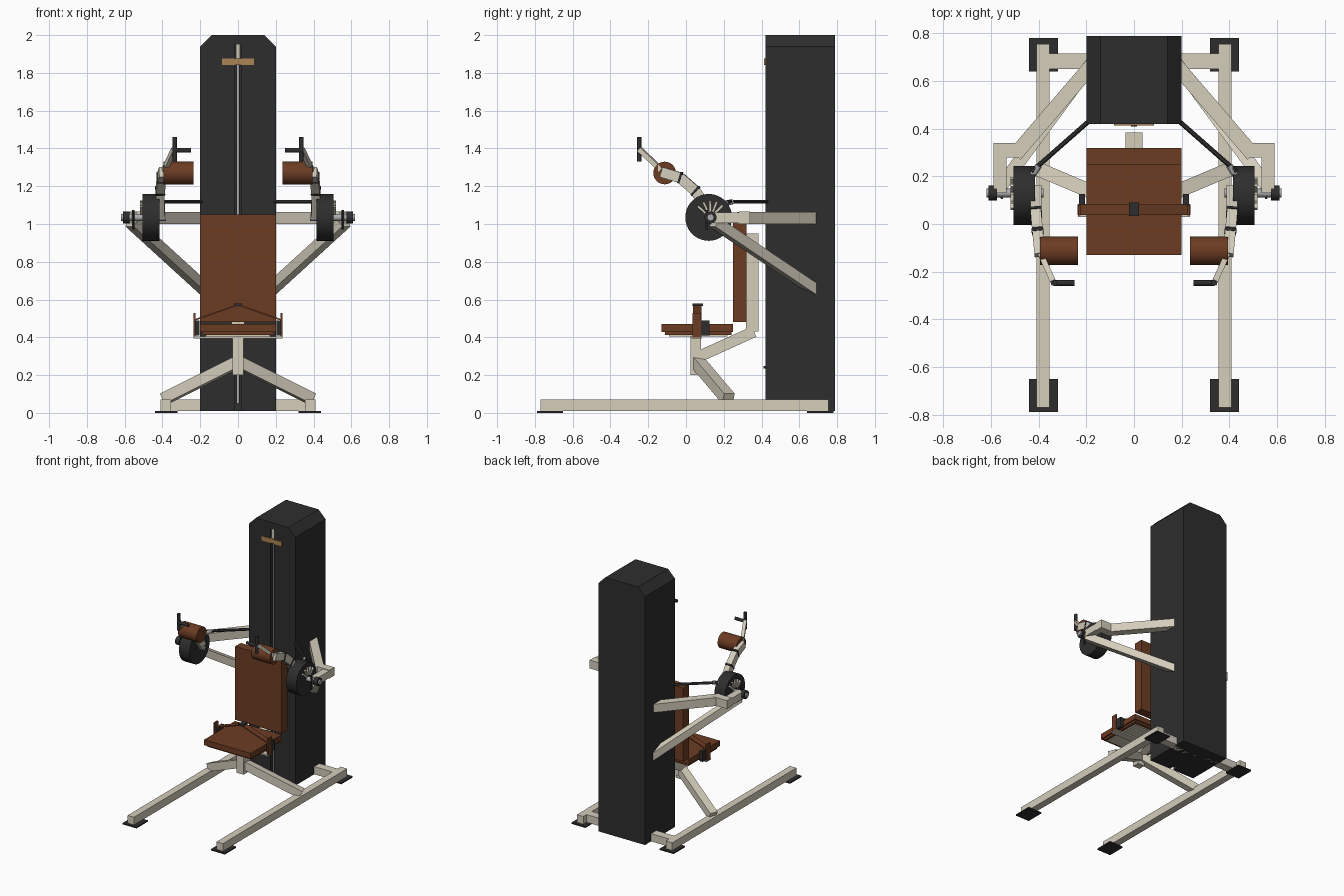
import bpy
import bmesh
from math import cos, sin, pi
from mathutils import Matrix, Vector

old = bpy.data.objects.get("Cube")
if old:
    bpy.data.objects.remove(old, do_unlink=True)


def material(name, r, g, b):
    m = bpy.data.materials.new(name)
    m.use_nodes = True
    m.diffuse_color = (r, g, b, 1)
    shader = next(n for n in m.node_tree.nodes if n.type == 'BSDF_PRINCIPLED')
    shader.inputs["Base Color"].default_value = (r, g, b, 1)
    shader.inputs["Roughness"].default_value = 0.6
    return m


CREAM = material("cream paint", 0.66, 0.61, 0.50)
BLACK = material("charcoal", 0.027, 0.027, 0.027)
BROWN = material("brown leather", 0.15, 0.045, 0.017)
TAN = material("tan grip", 0.40, 0.23, 0.085)
STEEL = material("steel", 0.42, 0.42, 0.42)
round_parts = []


def add(name, bm, mat):
    bmesh.ops.recalc_face_normals(bm, faces=bm.faces)
    mesh = bpy.data.meshes.new(name)
    bm.to_mesh(mesh)
    bm.free()
    mesh.materials.append(mat)
    ob = bpy.data.objects.new(name, mesh)
    bpy.context.scene.collection.objects.link(ob)
    return ob


def box(name, x, y, z, mat):
    """Box from (low, high) ranges on each axis."""
    bm = bmesh.new()
    mid = Vector([(a + b) / 2 for a, b in (x, y, z)])
    size = [abs(b - a) for a, b in (x, y, z)]
    bmesh.ops.create_cube(bm, size=1, matrix=Matrix.Translation(mid) @ Matrix.Diagonal((*size, 1)))
    return add(name, bm, mat)


def frame(a, b):
    a, b = Vector(a), Vector(b)
    rot = (b - a).to_track_quat('X', 'Z').to_matrix().to_4x4()
    return Matrix.Translation((a + b) / 2) @ rot, (b - a).length


def beam(name, a, b, width, height, mat):
    """Rectangular bar between two points."""
    m, length = frame(a, b)
    bm = bmesh.new()
    bmesh.ops.create_cube(bm, size=1, matrix=m @ Matrix.Diagonal((length, width, height, 1)))
    return add(name, bm, mat)


def tube(name, a, b, radius, mat, sides=28):
    """Round bar between two points."""
    m, length = frame(a, b)
    bm = bmesh.new()
    bmesh.ops.create_cone(bm, cap_ends=True, segments=sides, radius1=radius, radius2=radius,
                          depth=length, matrix=m @ Matrix.Rotation(pi / 2, 4, 'Y'))
    ob = add(name, bm, mat)
    round_parts.append(ob)
    return ob


def panel(name, outline, y0, y1, mat):
    """Front outline in x and z, extruded along y."""
    bm = bmesh.new()
    face = bm.faces.new([bm.verts.new((x, y0, z)) for x, z in outline])
    out = bmesh.ops.extrude_face_region(bm, geom=[face])
    verts = [v for v in out["geom"] if isinstance(v, bmesh.types.BMVert)]
    bmesh.ops.translate(bm, verts=verts, vec=(0, y1 - y0, 0))
    return add(name, bm, mat)


# Weight stack tower with a slot down the front
panel("tower_body", [(-0.2, 0.01), (0.2, 0.01), (0.2, 1.94), (0.14, 2), (-0.14, 2), (-0.2, 1.94)],
      0.47, 0.79, BLACK)
box("tower_slot_cap", (-0.015, 0.015), (0.42, 0.47), (1.95, 2), BLACK)
tube("lift_cable", (0, 0.445, 0.05), (0, 0.445, 1.95), 0.008, STEEL, 12)
box("cable_guide", (-0.01, 0.01), (0.425, 0.445), (1.87, 1.95), CREAM)
box("stack_handle", (-0.085, 0.085), (0.413, 0.43), (1.842, 1.876), TAN)
box("selector_pin", (-0.012, 0.012), (0.41, 0.445), (0.235, 0.248), BLACK)

# Base cross rail
box("rear_cross_rail", (-0.38, 0.38), (0.65, 0.715), (0.01, 0.07), CREAM)

# Seat and back support
box("seat_post", (-0.03, 0.03), (0.025, 0.08), (0.2, 0.405), CREAM)
beam("back_strut", (0, 0.05, 0.29), (0, 0.36, 0.43), 0.06, 0.06, CREAM)
box("back_upright", (-0.035, 0.035), (0.318, 0.385), (0.43, 0.95), CREAM)
box("back_pad", (-0.2, 0.2), (0.25, 0.32), (0.48, 1.05), BROWN)
box("seat_pad", (-0.2, 0.2), (-0.13, 0.25), (0.428, 0.47), BROWN)
box("seat_pad_base", (-0.19, 0.19), (-0.11, 0.24), (0.412, 0.428), BROWN)
box("seat_plate", (-0.17, 0.17), (-0.09, 0.22), (0.404, 0.412), CREAM)
box("belt_bracket", (-0.235, 0.235), (0.03, 0.085), (0.394, 0.404), CREAM)
box("belt_buckle", (-0.02, 0.02), (0.034, 0.09), (0.565, 0.58), BLACK)

for s, side in ((1, "left"), (-1, "right")):
    def p(x, y, z):
        return (s * x, y, z)

    def sx(a, b):
        return (min(s * a, s * b), max(s * a, s * b))

    # Tower front panel
    panel(side + "_tower_front", [p(x, 0, z)[::2] for x, z in
          ((0.015, 0.01), (0.2, 0.01), (0.2, 1.94), (0.14, 2), (0.015, 2))], 0.42, 0.47, BLACK)

    # Base rail, feet and seat leg
    box(side + "_base_rail", sx(0.355, 0.41), (-0.77, 0.755), (0.01, 0.07), CREAM)
    for end, y in (("front", -0.79), ("rear", 0.64)):
        box(f"{side}_{end}_foot", sx(0.32, 0.44), (y, y + 0.14), (0, 0.01), BLACK)
    beam(side + "_seat_leg", (0, 0.06, 0.27), p(0.39, 0.225, 0.075), 0.06, 0.06, CREAM)

    # Lap belt
    beam(side + "_belt_strap", p(0.235, 0.06, 0.49), (0, 0.06, 0.572), 0.045, 0.008, BROWN)
    box(side + "_belt_tab", sx(0.225, 0.236), (0.035, 0.08), (0.4, 0.53), BROWN)
    box(side + "_belt_clip", sx(0.205, 0.23), (0.06, 0.125), (0.41, 0.49), BLACK)

    # Support beams running from the tower to the pivot
    beam(side + "_upper_beam", p(0.17, 0.675, 1.032), p(0.5, 0.29, 1.032), 0.062, 0.065, CREAM)
    box(side + "_beam_elbow", sx(0.465, 0.59), (0.28, 0.34), (1, 1.065), CREAM)
    box(side + "_pivot_bracket", sx(0.535, 0.59), (0.13, 0.28), (1.005, 1.06), CREAM)
    beam(side + "_lower_beam", p(0.17, 0.685, 0.65), p(0.565, 0.15, 1.01), 0.055, 0.055, CREAM)

    # Pivot drum, axle and selector fan
    tube(side + "_pivot_drum", p(0.415, 0.12, 1.035), p(0.505, 0.12, 1.035), 0.124, BLACK, 36)
    tube(side + "_axle", p(0.38, 0.13, 1.035), p(0.62, 0.13, 1.035), 0.018, STEEL)
    tube(side + "_axle_collar", p(0.575, 0.13, 1.035), p(0.61, 0.13, 1.035), 0.032, BLACK)
    tube(side + "_adjust_pin", p(0.555, 0.11, 0.97), p(0.555, 0.11, 1.075), 0.006, BLACK, 12)
    for i in range(5):
        t = pi * (0.25 + 0.13 * i)
        beam(f"{side}_selector_finger_{i + 1}", p(0.512, 0.13 + 0.03 * cos(t), 1.035 + 0.03 * sin(t)),
             p(0.512, 0.13 + 0.09 * cos(t), 1.035 + 0.09 * sin(t)), 0.014, 0.012, CREAM)

    # Push rod back to the tower
    tube(side + "_push_rod", p(0.18, 0.44, 1.118), p(0.43, 0.22, 1.118), 0.01, BLACK, 12)
    tube(side + "_rod_end", p(0.4, 0.245, 1.118), p(0.45, 0.17, 1.1), 0.014, STEEL, 12)

    # Curved swing arm
    path = [p(0.41, 0.14, 1.04), p(0.412, 0.05, 1.175), p(0.405, -0.03, 1.245), p(0.395, -0.13, 1.275)]
    for i in range(3):
        beam(f"{side}_swing_arm_{i + 1}", path[i], path[i + 1], 0.045, 0.055, CREAM)
    for i in (1, 2):
        d = (Vector(path[i + 1]) - Vector(path[i])).normalized() * 0.006
        mid = Vector(path[i])
        beam(f"{side}_arm_joint_{i}", mid - d, mid + d, 0.05, 0.062, BLACK)

    # Roller pad and hand grips
    tube(side + "_roller_pad", p(0.235, -0.113, 1.27), p(0.395, -0.113, 1.27), 0.06, BROWN)
    beam(side + "_grip_arm", p(0.39, -0.13, 1.285), p(0.338, -0.245, 1.395), 0.024, 0.026, CREAM)
    tube(side + "_upright_grip", p(0.335, -0.248, 1.33), p(0.335, -0.248, 1.46), 0.012, BLACK, 16)
    tube(side + "_cross_grip", p(0.25, -0.248, 1.39), p(0.335, -0.248, 1.39), 0.012, BLACK, 16)

# Smooth the round parts, keeping their rims sharp
bpy.ops.object.select_all(action='DESELECT')
for ob in round_parts:
    ob.select_set(True)
bpy.context.view_layer.objects.active = round_parts[0]
bpy.ops.object.shade_smooth_by_angle()
